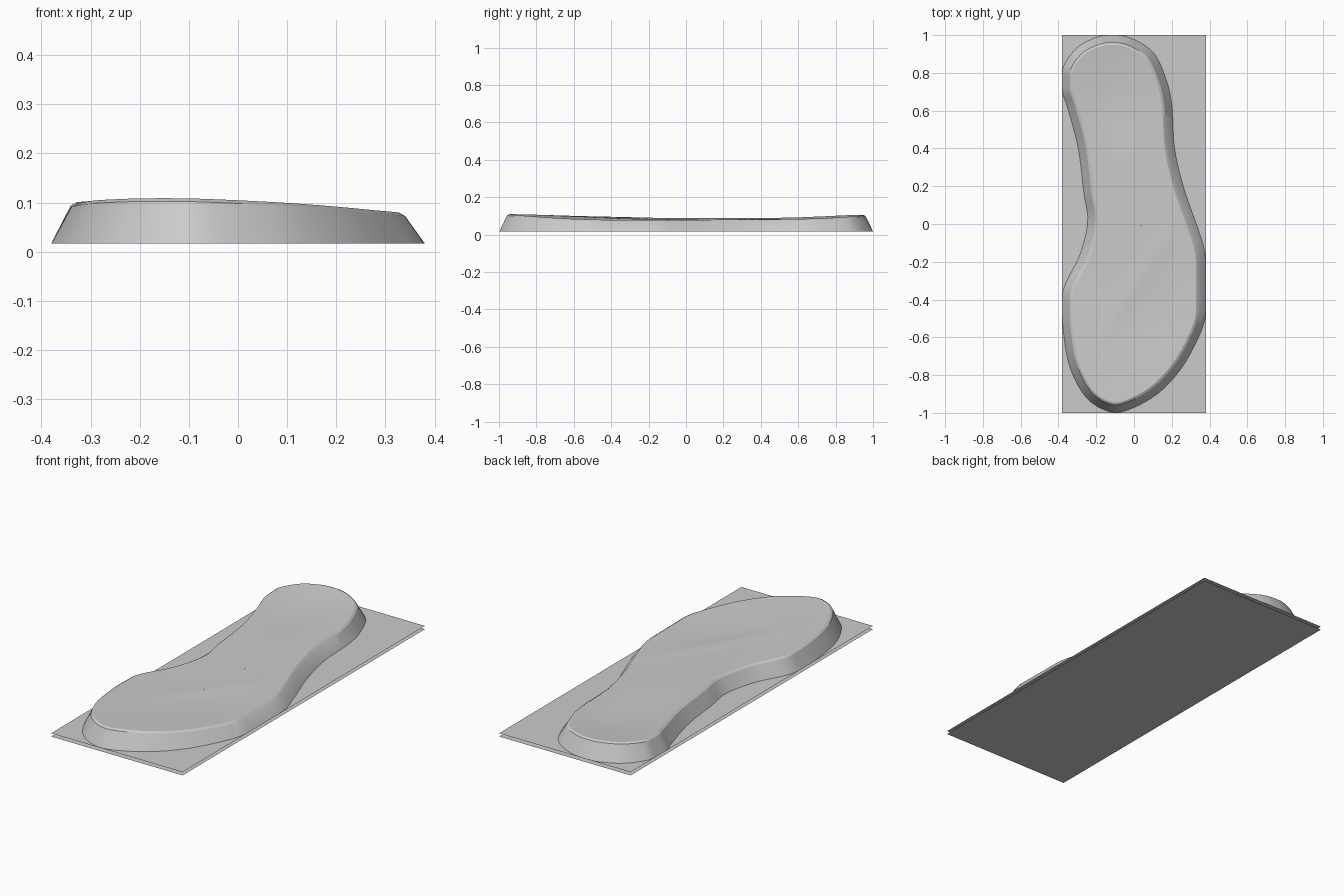
import bpy
import bmesh
import math
from mathutils import Vector

cube = bpy.data.objects.get("Cube")
if cube:
    bpy.data.objects.remove(cube, do_unlink=True)

HALF_WIDTH, HALF_LENGTH, PLATE_TOP = 0.38, 1.0, 0.017

grey = bpy.data.materials.new("plain grey")
grey.use_nodes = True
colour = (0.6, 0.6, 0.6, 1)
grey.diffuse_color = colour
grey.node_tree.nodes["Principled BSDF"].inputs["Base Color"].default_value = colour


def make_object(name, bm):
    mesh = bpy.data.meshes.new(name)
    bm.to_mesh(mesh)
    bm.free()
    mesh.materials.append(grey)
    obj = bpy.data.objects.new(name, mesh)
    bpy.context.collection.objects.link(obj)
    return obj


def make_sheet(name, z, facing):
    """Flat rectangular sheet facing up (1) or down (-1)."""
    bm = bmesh.new()
    corners = [(-1, -1), (1, -1), (1, 1), (-1, 1)][::facing]
    bm.faces.new([bm.verts.new((x * HALF_WIDTH, y * HALF_LENGTH, z)) for x, y in corners])
    return make_object(name, bm)


def smooth_loop(points, steps):
    """Closed Catmull-Rom curve, kept inside the plate."""
    pts = [Vector(p) for p in points]
    n, loop = len(pts), []
    for i in range(n):
        a, b, c, d = (pts[(i + k) % n] for k in (-1, 0, 1, 2))
        for s in range(steps):
            t = s / steps
            p = (2 * b + (c - a) * t + (2 * a - 5 * b + 4 * c - d) * t * t
                 + (3 * b - a - 3 * c + d) * t ** 3) / 2
            p.x = max(-HALF_WIDTH, min(HALF_WIDTH, p.x))
            p.y = max(-HALF_LENGTH, min(HALF_LENGTH, p.y))
            loop.append(p)
    return loop


def inset(loop, distance):
    """Move a clockwise loop inwards along its averaged normals."""
    n, result = len(loop), []
    for i, p in enumerate(loop):
        along = (loop[(i + 3) % n] - loop[i - 3]).normalized()
        result.append(p + Vector((along.y, -along.x)) * distance)
    return result


def bump(x, y, cx, cy, rx, ry):
    return math.exp(-((x - cx) / rx) ** 2 - ((y - cy) / ry) ** 2)


def top_height(x, y):
    """Gently worn surface: raised toe and heel, higher on the arch side."""
    z = 0.084 - 0.022 * x
    z += 0.025 * min(1, abs(y)) ** (2 if y < 0 else 4)
    z -= 0.008 * bump(x, y, -0.1, 0.68, 0.16, 0.25)
    z -= 0.008 * bump(x, y, 0.12, -0.45, 0.2, 0.25)
    # diagonal crease behind the ball of the foot
    across = (x - 0.04) * 0.83 - (y + 0.35) * 0.55
    z += 0.004 * math.exp(-((across + 0.04) / 0.05) ** 2) * bump(x, y, 0.04, -0.35, 0.3, 0.35)
    return z


# Backing plate: two open sheets
make_sheet("plate_bottom", 0, -1)
make_sheet("plate_top", PLATE_TOP, 1)

# Foot outline at the plate, clockwise from the heel
OUTLINE = [
    (-.13, 1), (-.02, .985), (.1, .91), (.165, .78), (.2, .635), (.215, .4),
    (.265, .185), (.33, 0), (.375, -.15), (.38, -.32), (.378, -.49), (.325, -.635),
    (.235, -.785), (.11, -.91), (-.05, -.99), (-.155, -.985), (-.26, -.91),
    (-.34, -.755), (-.375, -.555), (-.378, -.36), (-.285, -.16), (-.245, .015),
    (-.265, .16), (-.295, .4), (-.35, .61), (-.378, .7), (-.378, .82),
    (-.31, .925), (-.22, .98)]
outline = smooth_loop(OUTLINE, 6)
rim = inset(outline, 0.04)
crown = inset(outline, 0.052)

# Sloping wall, rounded rim, then rings closing on a centre line
rings = [[(p.x, p.y, PLATE_TOP) for p in outline],
         [(p.x, p.y, top_height(p.x, p.y) - 0.007) for p in rim]]
RINGS = 14
for k in range(RINGS + 1):
    ring = []
    for p in crown:
        y = max(-0.65, min(0.65, p.y))
        spine = Vector((0.04 - 0.22 * max(y, 0) + 0.07 * min(y, 0), y))
        q = p.lerp(spine, k / RINGS)
        ring.append((q.x, q.y, top_height(q.x, q.y)))
    rings.append(ring)

bm = bmesh.new()
rows = [[bm.verts.new(co) for co in ring] for ring in rings]
for lower, upper in zip(rows, rows[1:]):
    for i in range(len(lower)):
        bm.faces.new((lower[i], upper[i], upper[i - 1], lower[i - 1]))
bmesh.ops.remove_doubles(bm, verts=bm.verts, dist=0.0005)
bmesh.ops.recalc_face_normals(bm, faces=bm.faces)
if sum(f.normal.z * f.calc_area() for f in bm.faces) < 0:
    bmesh.ops.reverse_faces(bm, faces=bm.faces)
foot = make_object("foot_relief", bm)

bpy.ops.object.select_all(action="DESELECT")
foot.select_set(True)
bpy.context.view_layer.objects.active = foot
bpy.ops.object.shade_smooth_by_angle(angle=math.radians(25))
